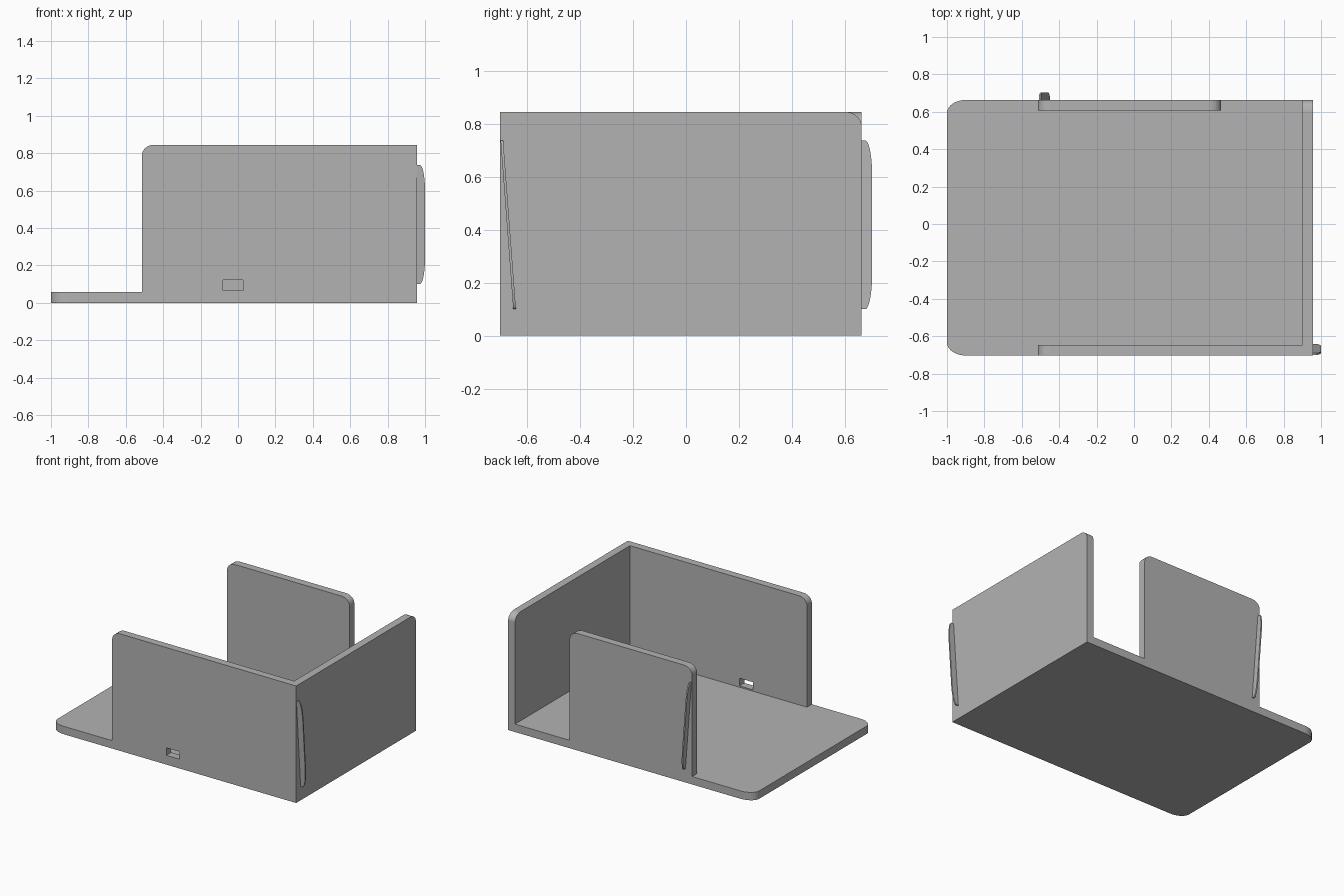
import bpy, bmesh
from math import sin, cos, pi
from mathutils import Vector

cube = bpy.data.objects.get("Cube")
if cube:
    bpy.data.objects.remove(cube, do_unlink=True)

grey = bpy.data.materials.new("plain grey")
grey.use_nodes = True
grey.diffuse_color = (0.45, 0.45, 0.45, 1)
grey.node_tree.nodes["Principled BSDF"].inputs["Base Color"].default_value = (0.45, 0.45, 0.45, 1)

LEFT, RIGHT, FRONT, BACK = -1.0, 0.957, -0.703, 0.663
FLOOR, TOP, WALL = 0.057, 0.845, 0.055
WALL_START, BACK_END = -0.513, 0.465


def outline(u0, u1, v0, v1, radii):
    """Rectangle outline; radii maps corner index (anticlockwise from u0, v0) to (ru, rv)."""
    pts = []
    for i, (u, v, su, sv) in enumerate(((u0, v0, 1, 1), (u1, v0, -1, 1),
                                        (u1, v1, -1, -1), (u0, v1, 1, -1))):
        if i not in radii:
            pts.append((u, v))
            continue
        ru, rv = radii[i]
        for k in range(11):
            a = pi + (i + k / 10) * pi / 2
            pts.append((u + su * ru + ru * cos(a), v + sv * rv + rv * sin(a)))
    return pts


def prism(name, pts, place, sweep):
    """Extrude a flat outline, mapped to 3D by place, along sweep."""
    bm = bmesh.new()
    face = bm.faces.new([bm.verts.new(place(u, v)) for u, v in pts])
    new = bmesh.ops.extrude_face_region(bm, geom=[face], use_keep_orig=True)["geom"]
    bmesh.ops.translate(bm, verts=[g for g in new if isinstance(g, bmesh.types.BMVert)],
                        vec=Vector(sweep))
    bmesh.ops.recalc_face_normals(bm, faces=bm.faces)
    mesh = bpy.data.meshes.new(name)
    bm.to_mesh(mesh)
    bm.free()
    mesh.materials.append(grey)
    obj = bpy.data.objects.new(name, mesh)
    bpy.context.collection.objects.link(obj)
    return obj


# Base plate with two rounded corners
prism("base_plate", outline(LEFT, RIGHT, FRONT, BACK, {0: (0.1, 0.07), 3: (0.1, 0.07)}),
      lambda u, v: (u, v, 0), (0, 0, FLOOR))

# Three upright walls
corner = (0.065, 0.055)
front_wall = prism("front_wall", outline(WALL_START, RIGHT, FLOOR, TOP, {3: corner}),
                   lambda u, v: (u, FRONT, v), (0, WALL, 0))
prism("back_wall", outline(WALL_START, BACK_END, FLOOR, TOP, {2: corner, 3: corner}),
      lambda u, v: (u, BACK - WALL, v), (0, WALL, 0))
prism("side_wall", outline(FRONT + WALL, BACK, FLOOR, TOP, {2: corner}),
      lambda u, v: (RIGHT - WALL, u, v), (WALL, 0, 0))

# Port slot through the front wall
cutter = prism("slot_cutter", outline(-0.08, 0.026, 0.067, 0.122, {}),
               lambda u, v: (u, FRONT - 0.1, v), (0, 0.3, 0))
cutter.hide_render = True
cutter.hide_set(True)
cut = front_wall.modifiers.new("slot", "BOOLEAN")
cut.operation = "DIFFERENCE"
cut.solver = "EXACT"
cut.object = cutter
bpy.context.view_layer.objects.active = front_wall
bpy.ops.object.modifier_apply(modifier=cut.name)
bpy.data.objects.remove(cutter, do_unlink=True)

# Thin slanted fins on the outside of the side wall and back wall
FIN_LOW, FIN_HIGH, THICK = 0.1, 0.737, 0.01
fin = outline(-0.01, 0.043, FIN_LOW, FIN_HIGH, {1: (0.028, 0.14), 2: (0.028, 0.14)})


def slant(v):
    return 0.048 * (FIN_HIGH - v) / (FIN_HIGH - FIN_LOW)


prism("side_fin", fin, lambda u, v: (RIGHT + u, FRONT + 0.003 + slant(v), v), (0, THICK, 0))
prism("back_fin", fin, lambda u, v: (WALL_START + 0.005 + slant(v), BACK + u * 0.93, v), (THICK, 0, 0))
